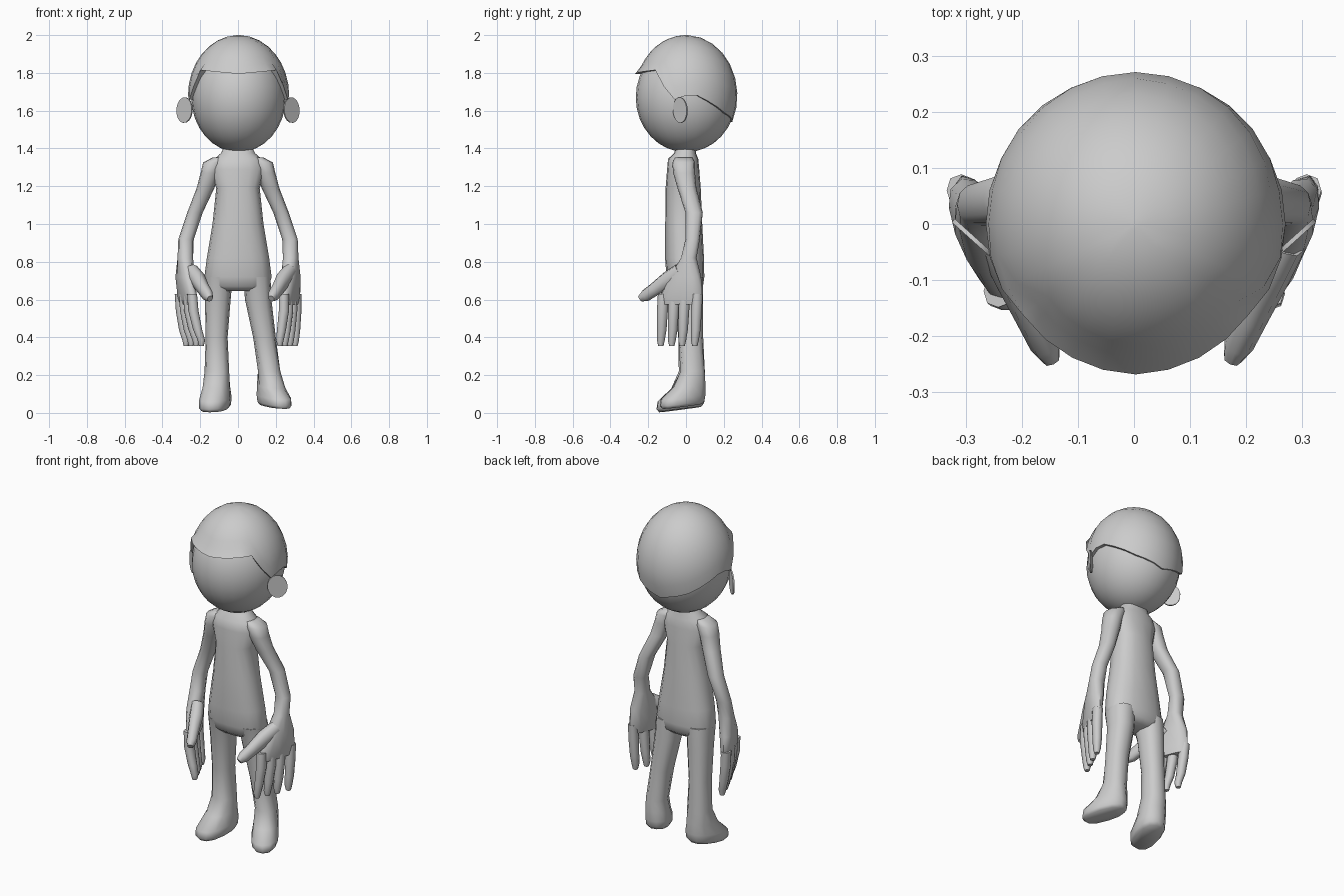
import bpy, bmesh
from math import sin, cos, pi, acos, copysign, radians

if "Cube" in bpy.data.objects:
    bpy.data.objects.remove(bpy.data.objects["Cube"])


def skin(name, rings, cap_end=True):
    """Bridge a list of equal point rings into a smooth closed tube."""
    bm = bmesh.new()
    vs = [[bm.verts.new(p) for p in r] for r in rings]
    n = len(rings[0])
    for a, b in zip(vs, vs[1:]):
        for i in range(n):
            j = (i + 1) % n
            bm.faces.new((a[i], a[j], b[j], b[i]))
    bm.faces.new(vs[0])
    if cap_end:
        bm.faces.new(vs[-1])
    bmesh.ops.recalc_face_normals(bm, faces=bm.faces)
    me = bpy.data.meshes.new(name)
    bm.to_mesh(me)
    bm.free()
    ob = bpy.data.objects.new(name, me)
    bpy.context.collection.objects.link(ob)
    smooth(ob)
    return ob


def smooth(ob, angle=55):
    bpy.ops.object.select_all(action='DESELECT')
    ob.select_set(True)
    bpy.context.view_layer.objects.active = ob
    bpy.ops.object.shade_smooth_by_angle(angle=radians(angle))


def ring(x, y, z, rx, ry, yaw=0, slope=0, n=12, e=0.85):
    """Rounded cross-section, turned by yaw and tilted by slope along its own y."""
    pts = []
    for i in range(n):
        t = 2 * pi * i / n
        u = rx * copysign(abs(cos(t)) ** e, cos(t))
        v = ry * copysign(abs(sin(t)) ** e, sin(t))
        pts.append((x + u * cos(yaw) - v * sin(yaw),
                    y + u * sin(yaw) + v * cos(yaw), z + slope * v))
    return pts


def loft(name, rows, s=1, dx=0, n=12):
    """Loft rings; s = -1 mirrors to the other side of the body."""
    out = []
    for x, y, z, rx, ry, *rest in rows:
        yaw, slope = (rest + [0, 0])[:2]
        out.append(ring(s * x + dx, y, z, rx, ry, s * yaw, slope, n))
    return skin(name, out)


# torso with neck
loft("torso", [
    (0, 0, 1.42, .07, .05), (0, -.005, 1.375, .09, .058), (0, -.015, 1.345, .125, .08),
    (0, -.015, 1.29, .145, .085), (0, -.015, 1.19, .115, .093), (0, -.012, 1.0, .135, .098),
    (0, -.008, .82, .165, .103), (0, -.003, .72, .178, .10), (0, 0, .67, .165, .09),
    (0, 0, .645, .12, .06)], n=16)

# legs: slightly different stance left and right
loft("right_leg", [
    (-.10, 0, .72, .072, .09), (-.107, .015, .60, .068, .075), (-.113, .025, .40, .058, .066),
    (-.112, .03, .22, .065, .068), (-.115, .01, .14, .072, .09, -.2, .12),
    (-.12, -.025, .075, .08, .13, -.25, .12), (-.122, -.03, .035, .078, .13, -.25, .13),
    (-.122, -.03, .018, .065, .115, -.25, .13)])
loft("left_leg", [
    (.10, 0, .72, .072, .09), (.107, .015, .60, .07, .075), (.14, .025, .40, .06, .066),
    (.165, .035, .22, .06, .066, .2), (.175, .015, .14, .068, .09, .4, .12),
    (.19, -.015, .085, .074, .127, .5, .12), (.193, -.02, .05, .072, .127, .5, .12),
    (.193, -.02, .035, .06, .115, .5, .12)])

for side, s in (("left", 1), ("right", -1)):
    dx = 0 if s > 0 else .008
    tip = 0 if s > 0 else -.028
    # arm running into the palm
    loft(side + "_arm", [
        (.10, -.012, 1.352, .035, .045), (.13, -.012, 1.325, .055, .06),
        (.148, -.01, 1.27, .05, .058), (.172, .005, 1.19, .047, .05),
        (.228, .043, 1.06, .041, .046), (.275, .035, .92, .041, .038),
        (.279, .015, .82, .042, .042, -.2), (.28, -.005, .72, .042, .09, -.33),
        (.277 + tip / 4, -.025, .62, .035, .118, -.33),
        (.275 + tip / 3, -.03, .575, .026, .112, -.33)], s)
    # four fingers
    for i, (name, y) in enumerate((("index", -.125), ("middle", -.067),
                                   ("ring", -.012), ("little", .055))):
        x = .243 + .022 * i
        xt = .222 + .027 * i + tip
        loft(f"{side}_{name}_finger", [
            (x, y + .005, .63, .026, .029), (x + tip / 4, y, .54, .027, .029),
            (x * .4 + xt * .6, y - .003, .44, .024, .025),
            (xt, y - .008, .385, .02, .021), (xt, y - .008, .355, .013, .014)], s, n=8)
    # thumb, pointing forward and inward
    loft(side + "_thumb", [
        (.275, -.03, .75, .035, .024, -.42, -1.5), (.24, -.095, .705, .038, .025, -.42, -1.5),
        (.21, -.165, .655, .031, .02, -.42, -1.5), (.187, -.215, .62, .028, .018, -.42, -1.5),
        (.176, -.242, .605, .016, .01, -.42, -1.5)], s, dx + (.02 if s < 0 else 0), n=8)
    # flat ear disc, flared outward
    bpy.ops.mesh.primitive_cylinder_add(vertices=16, radius=1, depth=2,
                                        location=(s * .283, -.03, 1.603))
    ear = bpy.context.object
    ear.name = side + "_ear"
    ear.scale = (.055, .068, .004)
    ear.rotation_euler = (pi / 2, s * radians(-8), s * radians(42))
    smooth(ear, 40)

# head
bpy.ops.mesh.primitive_uv_sphere_add(segments=24, ring_count=16, location=(.003, 0, 1.67))
head = bpy.context.object
head.name = "head"
head.scale = (.25, .266, .29)
smooth(head, 80)

# hair cap: (angle from the front, height of the hairline)
line = [(0, 1.795), (.9, 1.815), (1.05, 1.76), (1.3, 1.645), (1.42, 1.68), (1.8, 1.68),
        (2.5, 1.585), (pi + .01, 1.54)]


def hairline(a):
    for (a0, z0), (a1, z1) in zip(line, line[1:]):
        if a <= a1:
            return z0 + (z1 - z0) * (a - a0) / (a1 - a0)
    return line[-1][1]


N, K = 28, 8
rings = []
for k in range(K + 2):
    pts = []
    for i in range(N):
        t = 2 * pi * i / N
        a = min(t, 2 * pi - t)
        end = acos((hairline(a) - 1.68) / .32)
        phi = .04 + (end - .04) * min(k, K) / K
        r = sin(phi)
        if k == K and a < .95:
            r *= 1.06          # fringe lifts off the forehead
        if k > K:
            r *= .88           # rim turns in to the head
        pts.append((.003 + .268 * r * sin(t), -.272 * r * cos(t), 1.68 + .32 * cos(phi)))
    rings.append(pts)
skin("hair", rings, cap_end=False)
